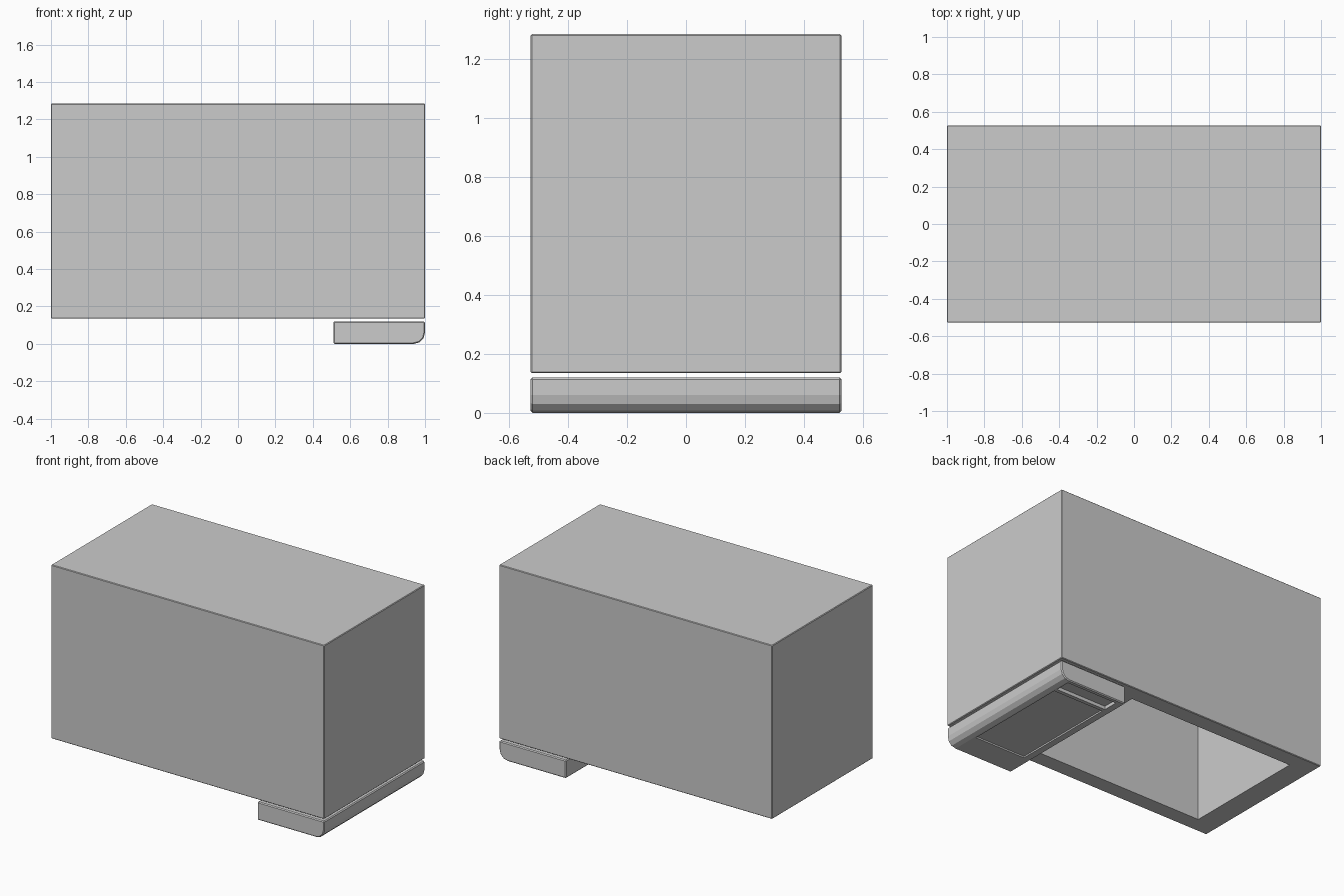
import bpy, bmesh, math

if "Cube" in bpy.data.objects:
    bpy.data.objects.remove(bpy.data.objects["Cube"])


def box(name, lo, hi):
    bm = bmesh.new()
    bmesh.ops.create_cube(bm, size=1)
    for v in bm.verts:
        v.co = [(a + b) / 2 + c * (b - a) for a, b, c in zip(lo, hi, v.co)]
    return finish(bm, name)


def finish(bm, name):
    bmesh.ops.recalc_face_normals(bm, faces=bm.faces[:])
    me = bpy.data.meshes.new(name)
    bm.to_mesh(me)
    bm.free()
    ob = bpy.data.objects.new(name, me)
    bpy.context.collection.objects.link(ob)
    return ob


def apply_mod(ob, mod):
    bpy.context.view_layer.objects.active = ob
    bpy.ops.object.modifier_apply(modifier=mod.name)


def bevel(ob, width):
    mod = ob.modifiers.new("edge_bevel", 'BEVEL')
    mod.width = width
    mod.segments = 1
    mod.limit_method = 'ANGLE'
    mod.angle_limit = math.radians(40)
    apply_mod(ob, mod)


def cut(ob, lo, hi):
    cutter = box("cutter", lo, hi)
    cutter.hide_render = True
    mod = ob.modifiers.new("recess", 'BOOLEAN')
    mod.operation = 'DIFFERENCE'
    mod.solver = 'EXACT'
    mod.object = cutter
    apply_mod(ob, mod)
    bpy.data.objects.remove(cutter)


W = 0.527  # half depth

# Main housing, hollow and open underneath
housing = box("housing", (-1, -W, 0.135), (1, W, 1.285))
bevel(housing, 0.004)
cut(housing, (-0.848, -0.42, 0.0), (0.368, 0.42, 1.13))

# Foot tray: side profile with a rounded lower outer edge, extruded along y
r = 0.06
profile = [(0.51, 0.12), (0.51, 0.0)]
for i in range(4):
    a = math.radians(-90 + 30 * i)
    profile.append((1 - r + r * math.cos(a), r + r * math.sin(a)))
profile.append((1.0, 0.12))
bm = bmesh.new()
face = bm.faces.new([bm.verts.new((x, -W, z)) for x, z in profile])
ext = bmesh.ops.extrude_face_region(bm, geom=[face])
for v in ext["geom"]:
    if isinstance(v, bmesh.types.BMVert):
        v.co.y = W
tray = finish(bm, "foot_tray")
bevel(tray, 0.006)

# Recessed panel and slot on the underside of the tray
cut(tray, (0.56, -0.345, -0.1), (0.93, 0.375, 0.01))
cut(tray, (0.56, 0.40, -0.1), (0.93, 0.50, 0.022))
